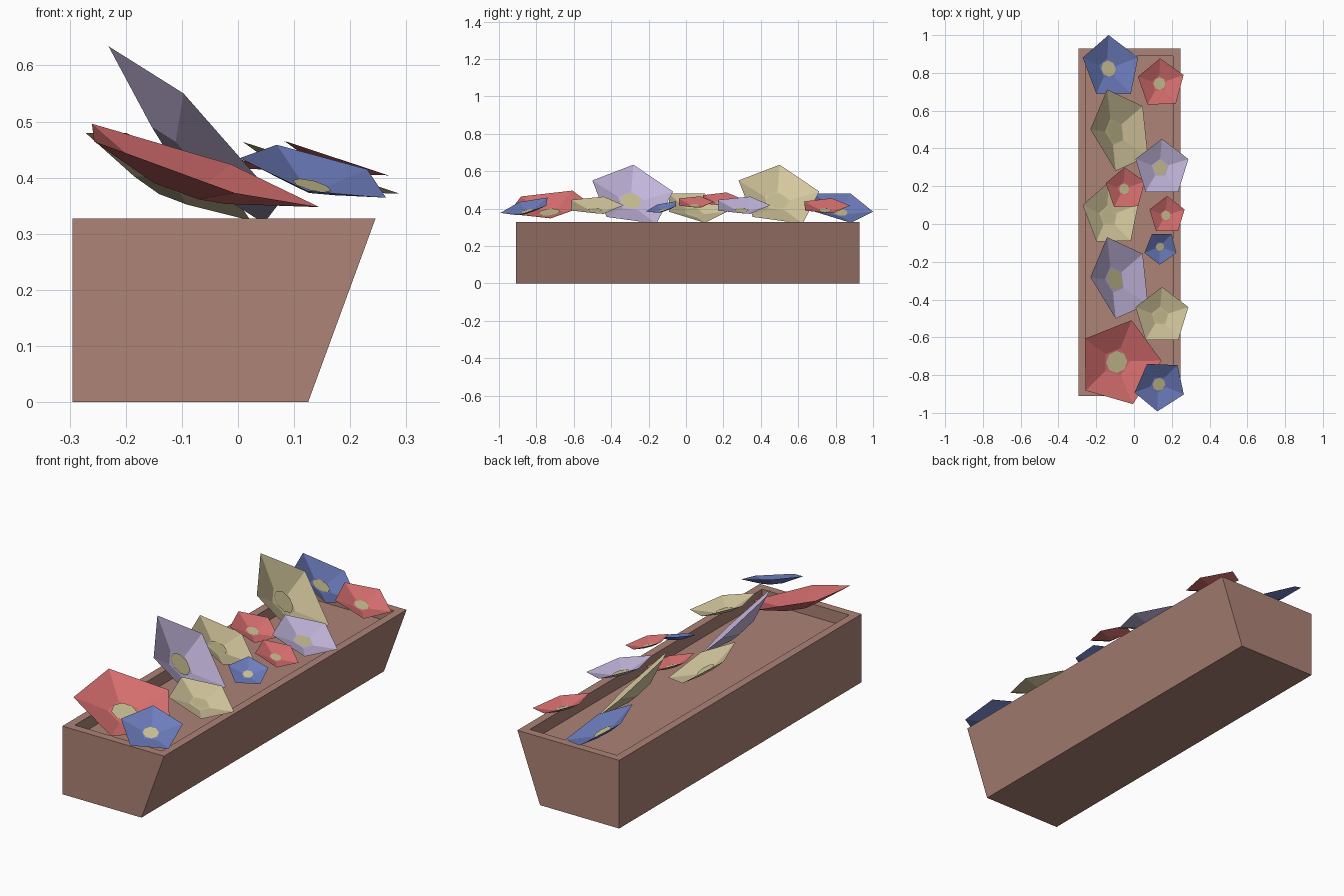
import bpy, bmesh, math
from mathutils import Vector

if "Cube" in bpy.data.objects:
    bpy.data.objects.remove(bpy.data.objects["Cube"])


def mat(name, rgb):
    m = bpy.data.materials.new(name)
    lin = [((c / 255 + 0.055) / 1.055) ** 2.4 for c in rgb]
    m.diffuse_color = (*lin, 1)
    m.use_nodes = True
    m.node_tree.nodes["Principled BSDF"].inputs["Base Color"].default_value = m.diffuse_color
    return m


BROWN = mat("clay brown", (173, 131, 118))
RED = mat("coral red", (218, 112, 112))
BLUE = mat("petal blue", (108, 124, 188))
LILAC = mat("petal lilac", (195, 182, 220))
CREAM = mat("petal cream", (213, 200, 158))
CENTRE = mat("flower centre", (204, 194, 148))


def add_object(name, bm, mats):
    me = bpy.data.meshes.new(name)
    bm.to_mesh(me)
    bm.free()
    for m in mats:
        me.materials.append(m)
    ob = bpy.data.objects.new(name, me)
    bpy.context.collection.objects.link(ob)
    return ob


# Planter box: slanted side profile extruded along y, with a sunken bed
bm = bmesh.new()
profile = [(-0.295, 0), (0.125, 0), (0.245, 0.327), (-0.295, 0.327)]
end = bm.faces.new([bm.verts.new((x, -0.91, z)) for x, z in profile])
ext = bmesh.ops.extrude_face_region(bm, geom=[end])
bmesh.ops.translate(bm, vec=(0, 1.838, 0),
                    verts=[v for v in ext["geom"] if isinstance(v, bmesh.types.BMVert)])
bmesh.ops.recalc_face_normals(bm, faces=bm.faces)
top = max(bm.faces, key=lambda f: f.calc_center_median().z)
bmesh.ops.inset_region(bm, faces=[top], thickness=0.055)
bed = bmesh.ops.extrude_face_region(bm, geom=[top])
bmesh.ops.translate(bm, vec=(0, 0, -0.06),
                    verts=[v for v in bed["geom"] if isinstance(v, bmesh.types.BMVert)])
if top.is_valid:
    bm.faces.remove(top)
bmesh.ops.recalc_face_normals(bm, faces=bm.faces)
add_object("planter_box", bm, [BROWN])


# Flower: five-sided shallow cup with a small round centre plate
def flower(name, petal, centre, radius, slope, azimuth):
    c = Vector(centre)
    n = Vector((*slope, 1)).normalized()
    a = math.radians(azimuth)
    u = Vector((math.cos(a), math.sin(a), 0))
    u.z = -(n.x * u.x + n.y * u.y) / n.z
    u.normalize()
    w = n.cross(u)
    bm = bmesh.new()

    def ring(count, r, h):
        return [bm.verts.new(c + radius * (n * h + r * (u * math.cos(t) + w * math.sin(t))))
                for t in (2 * math.pi * i / count for i in range(count))]

    rim, base = ring(5, 1, 0), ring(5, 0.32, -0.2)
    for i in range(5):
        j = (i + 1) % 5
        bm.faces.new((base[i], base[j], rim[j], rim[i]))
    bm.faces.new(base)
    bm.faces.new(ring(8, 0.25, -0.18)).material_index = 1
    add_object(name, bm, [petal, CENTRE])


# Back row (left, -x side)
flower("blue_flower_left", BLUE, (-0.12, 0.828, 0.41), 0.175, (0.53, 0.2), 95)
flower("cream_flower_left", CREAM, (-0.12, 0.048, 0.41), 0.175, (0.53, 0.2), 95)
flower("cream_flower_upright", CREAM, (-0.07, 0.495, 0.47), 0.23, (1.03, 0.245), 178)
flower("lilac_flower_upright", LILAC, (-0.07, -0.287, 0.47), 0.23, (1.03, 0.245), 178)
flower("red_flower_large", RED, (-0.078, -0.735, 0.421), 0.235, (0.335, -0.11), 3)
flower("red_flower_small_left", RED, (-0.045, 0.185, 0.45), 0.115, (0.35, 0), 92)

# Front row (right, +x side)
flower("red_flower_right", RED, (0.143, 0.743, 0.415), 0.134, (0.33, 0), 92)
flower("lilac_flower_right", LILAC, (0.148, 0.296, 0.418), 0.155, (0.33, 0), 90)
flower("cream_flower_right", CREAM, (0.148, -0.488, 0.418), 0.155, (0.33, 0), 90)
flower("red_flower_small_right", RED, (0.175, 0.045, 0.435), 0.103, (0.33, 0), 90)
flower("blue_flower_small", BLUE, (0.142, -0.126, 0.407), 0.092, (0.26, -0.27), -94)
flower("blue_flower_right", BLUE, (0.138, -0.855, 0.41), 0.142, (0.26, -0.27), -96)
